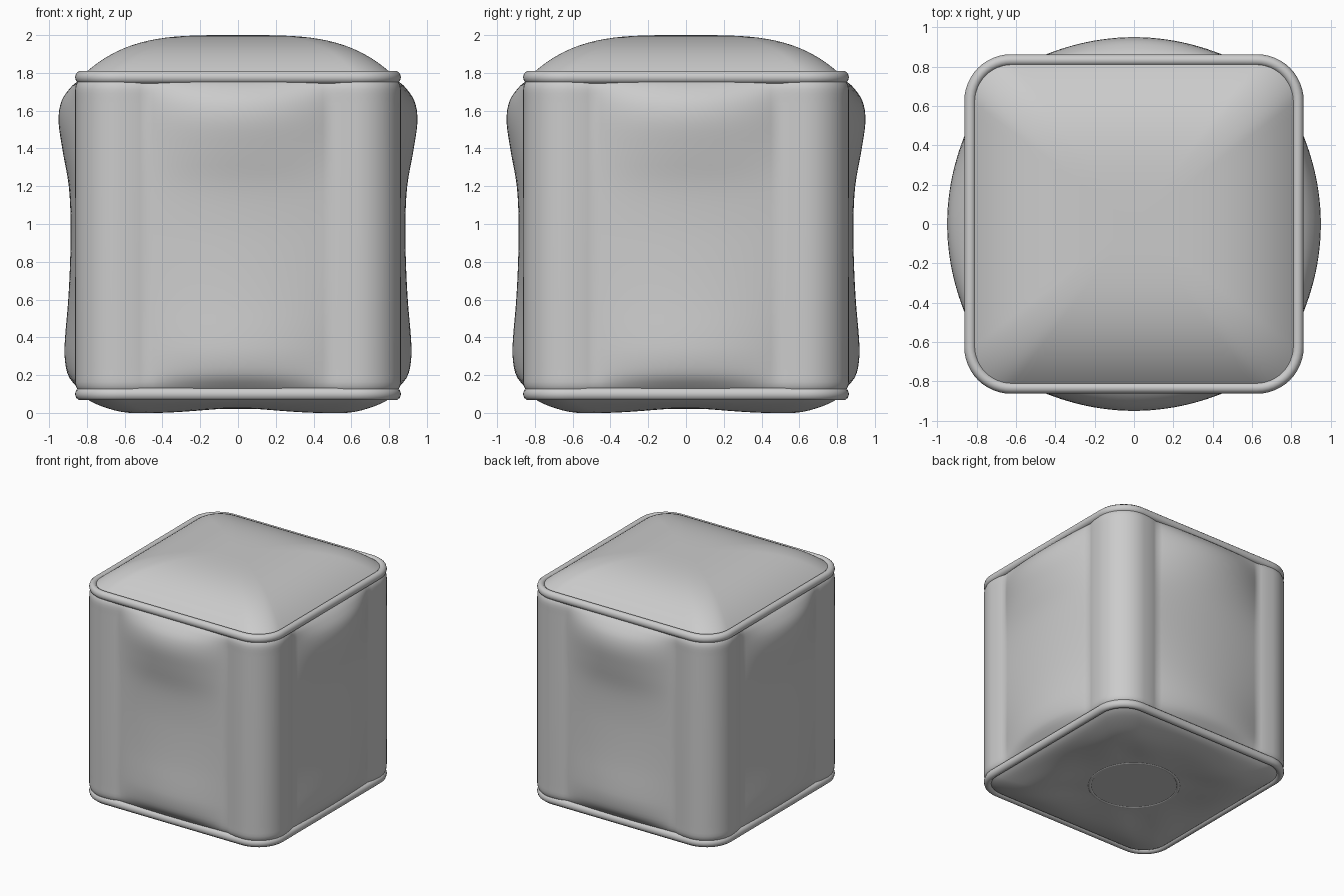
import bpy, bmesh, math

if "Cube" in bpy.data.objects:
    bpy.data.objects.remove(bpy.data.objects["Cube"])

HALF, RAD = 0.845, 0.22      # rounded-square plan of the pouf
PANEL = 0.49                 # half width of each puffed side panel
SEAMS = (0.10, 1.777)        # piping heights


def curve(points, x):
    """Smooth (cubic Hermite) interpolation through a short profile."""
    n = len(points)
    if x <= points[0][0]:
        return points[0][1]
    slope = lambda a, b: (points[b][1] - points[a][1]) / (points[b][0] - points[a][0])
    for i in range(n - 1):
        (x0, y0), (x1, y1) = points[i], points[i + 1]
        if x <= x1:
            h, t = x1 - x0, (x - x0) / (x1 - x0)
            m0 = slope(max(i - 1, 0), i + 1) * h
            m1 = slope(i, min(i + 2, n - 1)) * h
            return ((2*t**3 - 3*t*t + 1) * y0 + (t**3 - 2*t*t + t) * m0
                    + (3*t*t - 2*t**3) * y1 + (t**3 - t*t) * m1)
    return points[-1][1]


def perimeter():
    """Plan outline: list of (x, y, nx, ny, s), s = distance from side middle."""
    flat = HALF - RAD
    side = [(HALF, s, 1, 0, s) for s in
            [-flat, -0.56, -0.52] + [-PANEL + PANEL * i / 12 for i in range(25)] + [0.52, 0.56]]
    for i in range(12):
        a = math.pi / 2 * i / 12
        c, s = math.cos(a), math.sin(a)
        side.append((flat + RAD * c, flat + RAD * s, c, s, 1))
    out = []
    for k in range(4):
        c, s = round(math.cos(k * math.pi / 2)), round(math.sin(k * math.pi / 2))
        out += [(x*c - y*s, x*s + y*c, nx*c - ny*s, nx*s + ny*c, d) for x, y, nx, ny, d in side]
    return out


OUTLINE = perimeter()


def loft(name, rings, tip=None, closed=False, angle=60):
    """Skin a stack of rings, optionally ending in a centre point."""
    bm = bmesh.new()
    rows = [[bm.verts.new(p) for p in ring] for ring in rings]
    n = len(rows[0])
    pairs = list(zip(rows, rows[1:])) + ([(rows[-1], rows[0])] if closed else [])
    for a, b in pairs:
        for i in range(n):
            j = (i + 1) % n
            bm.faces.new((a[i], a[j], b[j], b[i]))
    if tip:
        v = bm.verts.new(tip)
        for i in range(n):
            bm.faces.new((rows[-1][i], rows[-1][(i + 1) % n], v))
    bmesh.ops.recalc_face_normals(bm, faces=bm.faces)
    me = bpy.data.meshes.new(name)
    bm.to_mesh(me)
    bm.free()
    ob = bpy.data.objects.new(name, me)
    bpy.context.collection.objects.link(ob)
    bpy.ops.object.select_all(action='DESELECT')
    ob.select_set(True)
    bpy.context.view_layer.objects.active = ob
    bpy.ops.object.shade_smooth_by_angle(angle=math.radians(angle))
    return ob


# Upholstered sides: four puffed panels between rounded corner columns
BULGE = [(0.10, 0), (0.14, 0.015), (0.2, 0.055), (0.3, 0.073), (0.4, 0.07), (0.6, 0.053),
         (0.8, 0.043), (1.0, 0.04), (1.2, 0.05), (1.4, 0.085), (1.55, 0.105),
         (1.65, 0.09), (1.72, 0.045), (1.777, 0)]
TUCK = [(0.10, -0.03), (0.14, -0.004), (0.2, 0), (1.66, 0), (1.735, -0.004), (1.777, -0.03)]


def side_offset(s, z):
    off = curve(TUCK, z)
    if abs(s) < PANEL:
        return off + curve(BULGE, z) * (1 - (s / PANEL) ** 2)
    return off + 0.017 * min(1, (abs(s) - PANEL) / 0.1) ** 0.7


sides = []
for r in range(49):
    z = SEAMS[0] + (SEAMS[1] - SEAMS[0]) * (0.5 - 0.5 * math.cos(math.pi * r / 48))
    ring = []
    for x, y, nx, ny, s in OUTLINE:
        o = side_offset(s, z)
        ring.append((x + nx * o, y + ny * o, z))
    sides.append(ring)
loft("side_upholstery", sides)


def cap(name, height, centre, steps):
    """Concentric rounded-square rings closing the top or bottom."""
    rings = []
    for t in steps:
        ring = []
        for x, y, nx, ny, s in OUTLINE:
            px, py = (x - 0.02 * nx) * t, (y - 0.02 * ny) * t
            ring.append((px, py, height(t, px, py)))
        rings.append(ring)
    loft(name, rings, (0, 0, centre))


# Domed seat top
cap("seat_cushion", lambda t, x, y: 1.785 + 0.215 * (1 - t ** 3.6), 2.0,
    [math.sin(math.pi / 2 * (1 - i / 26)) for i in range(26)])

# Underside, sagging slightly towards the four corners
UNDER = [(0, 0.025), (0.6, 0.024), (0.75, 0.027), (0.87, 0.042), (0.95, 0.064), (1, 0.095)]


def underside(t, x, y):
    diag = (2 * x * y / max(x * x + y * y, 1e-9)) ** 2
    hump = max(0, math.sin(math.pi * min(1, max(0, (t - 0.35) / 0.65)))) ** 2
    return curve(UNDER, t) - 0.026 * diag * hump


cap("underside", underside, 0.025,
    [math.sin(math.pi / 2 * (1 - i / 24)) for i in range(24)])

# Round stitched seam under the base
stitch = []
for k in range(8):
    a = math.tau * k / 8
    r, z = 0.33 + 0.012 * math.cos(a), 0.025 + 0.005 * math.sin(a)
    stitch.append([(r * math.cos(math.tau * i / 64), r * math.sin(math.tau * i / 64), z)
                   for i in range(64)])
loft("base_stitch_ring", stitch, closed=True)

# Piping around the top and bottom seams
for name, z in zip(("bottom_piping", "top_piping"), SEAMS):
    tube = []
    for k in range(10):
        a = math.tau * k / 10
        o = -0.012 + 0.03 * math.cos(a)
        tube.append([(x + nx * o, y + ny * o, z + 0.034 * math.sin(a))
                     for x, y, nx, ny, s in OUTLINE])
    loft(name, tube, closed=True)
